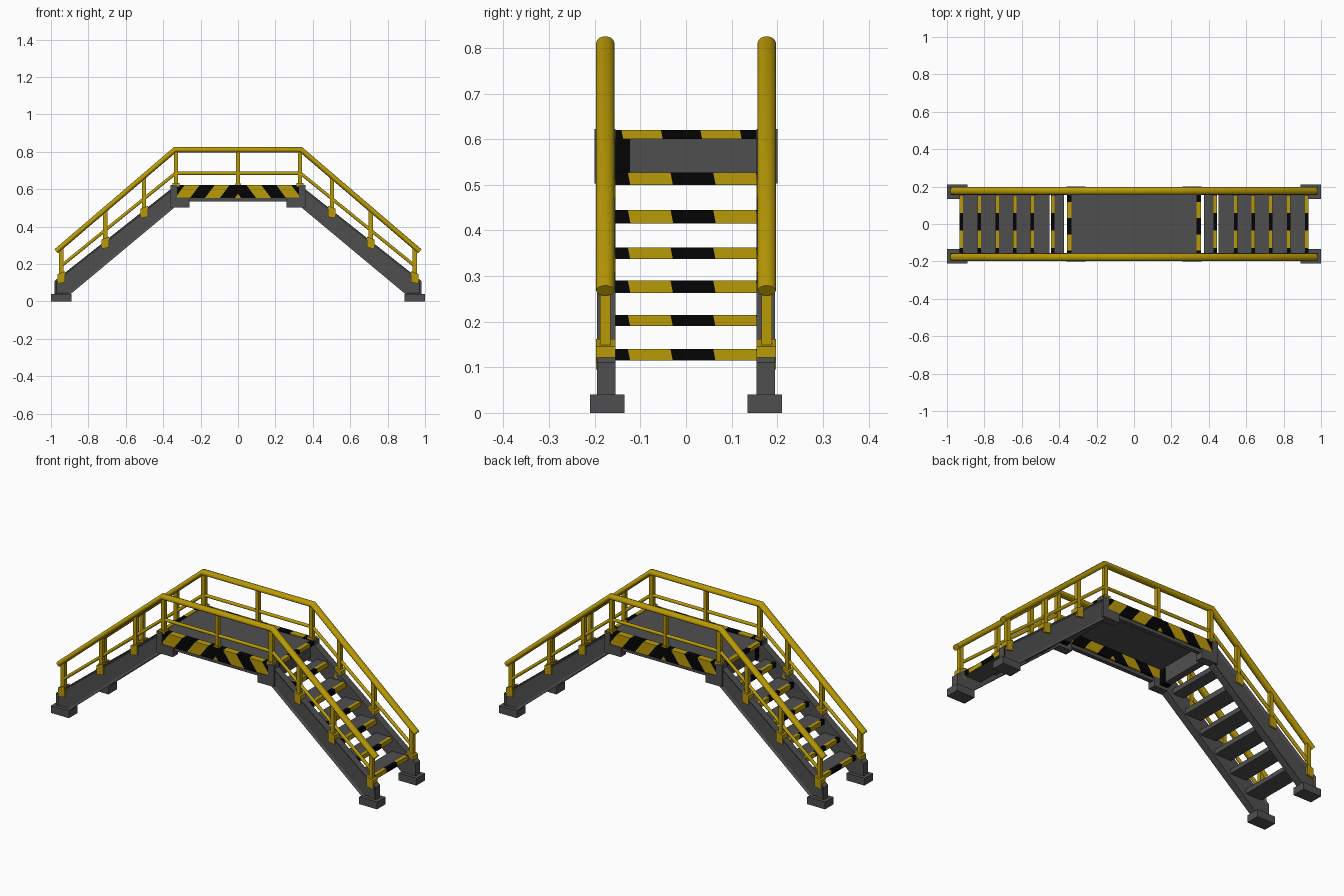
import bpy, bmesh, math
from mathutils import Vector

if "Cube" in bpy.data.objects:
    bpy.data.objects.remove(bpy.data.objects["Cube"])


def material(name, rgb):
    m = bpy.data.materials.new(name)
    m.diffuse_color = (*rgb, 1)
    m.use_nodes = True
    m.node_tree.nodes["Principled BSDF"].inputs["Base Color"].default_value = m.diffuse_color
    return m


YELLOW = material("safety yellow", (0.48, 0.32, 0.002))
GREY = material("steel grey", (0.078, 0.078, 0.078))
BLACK = material("hazard black", (0.001, 0.001, 0.001))


def finish(name, bm, mats, mirror=""):
    bmesh.ops.recalc_face_normals(bm, faces=bm.faces[:])
    me = bpy.data.meshes.new(name)
    bm.to_mesh(me)
    bm.free()
    for m in mats:
        me.materials.append(m)
    ob = bpy.data.objects.new(name, me)
    bpy.context.collection.objects.link(ob)
    if mirror:
        mod = ob.modifiers.new("mirror", "MIRROR")
        mod.use_axis = ("x" in mirror, "y" in mirror, False)
        mod.use_mirror_merge = False
    return ob


def prism_bm(points, y0, y1):
    """Extrude an x-z outline from y0 to y1."""
    bm = bmesh.new()
    f = bm.faces.new([bm.verts.new((x, y0, z)) for x, z in points])
    ext = bmesh.ops.extrude_face_region(bm, geom=[f])["geom"]
    bmesh.ops.translate(bm, vec=(0, y1 - y0, 0),
                        verts=[v for v in ext if isinstance(v, bmesh.types.BMVert)])
    bmesh.ops.recalc_face_normals(bm, faces=bm.faces[:])
    return bm


def box_bm(x, y, z):
    return prism_bm([(x[0], z[0]), (x[1], z[0]), (x[1], z[1]), (x[0], z[1])], *y)


def box(name, x, y, z, mat, mirror=""):
    return finish(name, box_bm(x, y, z), [mat], mirror)


def striped_box(name, x, y, z, axis, start, period, slant, mirror):
    """Box cut by slanted planes; black where the stripe phase is below half."""
    bm = box_bm(x, y, z)
    def phase(p):
        return (p[axis] - start - slant * (z[1] - p.z)) / (period / 2)
    normal = Vector((0, 0, slant))
    normal[axis] = 1
    for k in range(-6, 7):
        co = Vector((0, 0, z[1]))
        co[axis] = start + k * period / 2
        bmesh.ops.bisect_plane(bm, geom=bm.verts[:] + bm.edges[:] + bm.faces[:],
                               plane_co=co, plane_no=normal, dist=1e-6)
    for f in bm.faces:
        f.material_index = 1 if math.floor(phase(f.calc_center_median())) % 2 == 0 else 0
    return finish(name, bm, [YELLOW, BLACK], mirror)


def tube(name, path, y, ry, rz, mirror="y", sides=14):
    """Oval tube along an x-z path with mitred corners."""
    bm = bmesh.new()
    pts = [Vector(p) for p in path]
    rings = []
    for i, p in enumerate(pts):
        a = (p - pts[i - 1]).normalized() if i else None
        b = (pts[i + 1] - p).normalized() if i < len(pts) - 1 else None
        t = ((a or b) + (b or a)).normalized()
        n = Vector((-t.y, t.x)) / t.dot(a or b)
        ring = []
        for k in range(sides):
            ang = 2 * math.pi * k / sides
            q = p + n * rz * math.sin(ang)
            ring.append(bm.verts.new((q.x, y + ry * math.cos(ang), q.y)))
        rings.append(ring)
    for r, s in zip(rings, rings[1:]):
        for k in range(sides):
            f = bm.faces.new((r[k], r[k - 1], s[k - 1], s[k]))
            f.smooth = True
    bm.faces.new(rings[0])
    bm.faces.new(rings[-1])
    for e in bm.edges:
        if len(e.link_faces) == 2 and not all(f.smooth for f in e.link_faces):
            e.smooth = False
    return finish(name, bm, [YELLOW], mirror)


def stringer_top(x):
    return 0.11 + (0.98 - x) * 0.79


# Feet
box("foot", (0.89, 1.0), (0.135, 0.21), (0, 0.04), GREY, "xy")

# Sloped stringers with a shallow recessed outer web
bm = prism_bm([(0.90, 0.035), (0.98, 0.035), (0.98, 0.11),
               (0.36, 0.60), (0.33, 0.60), (0.33, 0.51)], 0.155, 0.195)
outer = [f for f in bm.faces if f.normal.y > 0.9]
bmesh.ops.inset_region(bm, faces=outer, thickness=0.012, depth=0)
bmesh.ops.translate(bm, vec=(0, -0.007, 0), verts=list(outer[0].verts))
finish("stringer", bm, [GREY], "xy")

# Treads with striped nosings
treads = [(0.934, 0.115, 0.14), (0.837, 0.19, 0.215), (0.741, 0.263, 0.29),
          (0.646, 0.337, 0.363), (0.553, 0.415, 0.445), (0.443, 0.50, 0.527)]
for i, (x, z0, z1) in enumerate(treads):
    depth = 0.068 if i == 5 else 0.1
    # The tread wraps under its nosing, so only the front and top are striped
    box("tread", (x - depth, x - 0.003), (-0.156, 0.156), (z0, z1 - 0.003), GREY, "x")
    box("tread_top", (x - depth, x - 0.019), (-0.156, 0.156), (z1 - 0.004, z1), GREY, "x")
    striped_box("tread_nosing", (x - 0.019, x), (-0.156, 0.156), (z0 + 0.001, z1),
                1, -0.034, 0.187, 0.2, "x")

# Platform deck, end beams, edge beams and corner brackets
box("platform_deck", (-0.337, 0.337), (-0.165, 0.165), (0.608, 0.617), GREY)
box("platform_end_beam", (0.30, 0.337), (-0.156, 0.156), (0.522, 0.608), GREY, "x")
box("end_beam_black_block", (0.295, 0.340), (-0.157, -0.123), (0.520, 0.601), BLACK, "x")
striped_box("platform_nosing", (0.335, 0.357), (-0.156, 0.156), (0.60, 0.62),
            1, -0.055, 0.173, 0.2, "x")
box("platform_edge_beam", (-0.32, 0.32), (0.168, 0.19), (0.535, 0.558), GREY, "y")
box("corner_bracket_lower", (0.26, 0.36), (0.155, 0.20), (0.503, 0.556), GREY, "xy")
box("corner_bracket_upper", (0.325, 0.36), (0.155, 0.20), (0.555, 0.622), GREY, "xy")

# Hazard panels along both platform sides
striped_box("hazard_panel", (0, 0.325), (0.158, 0.196), (0.553, 0.622),
            0, -0.035, 0.16, 0.75, "xy")

# Handrails
tube("top_rail", [(-0.972, 0.268), (-0.337, 0.811), (0.337, 0.811), (0.972, 0.268)],
     0.177, 0.02, 0.0145)
tube("mid_rail", [(-0.945, 0.19), (-0.335, 0.685), (0.335, 0.685), (0.945, 0.19)],
     0.177, 0.009, 0.009, sides=10)

# Posts and their clamps on the stairs
for x, top in ((0.945, 0.285), (0.71, 0.485), (0.502, 0.665)):
    zt = stringer_top(x)
    box("stair_post", (x - 0.011, x + 0.011), (0.166, 0.188), (zt - 0.02, top), YELLOW, "xy")
    a, b, s = x - 0.02, x + 0.02, 0.008
    finish("post_clamp", prism_bm([(a, zt - 0.035), (b, zt - 0.035 - s), (b, zt + 0.016 - s),
                                   (a, zt + 0.016 + s)], 0.155, 0.197), [YELLOW], "xy")

# Posts on the platform
box("platform_corner_post", (0.32, 0.342), (0.166, 0.188), (0.60, 0.81), YELLOW, "xy")
box("corner_post_base", (0.312, 0.35), (0.158, 0.197), (0.615, 0.632), YELLOW, "xy")
box("platform_middle_post", (-0.01, 0.01), (0.166, 0.188), (0.60, 0.81), YELLOW, "y")
box("middle_post_base", (-0.016, 0.016), (0.16, 0.192), (0.612, 0.63), YELLOW, "y")
